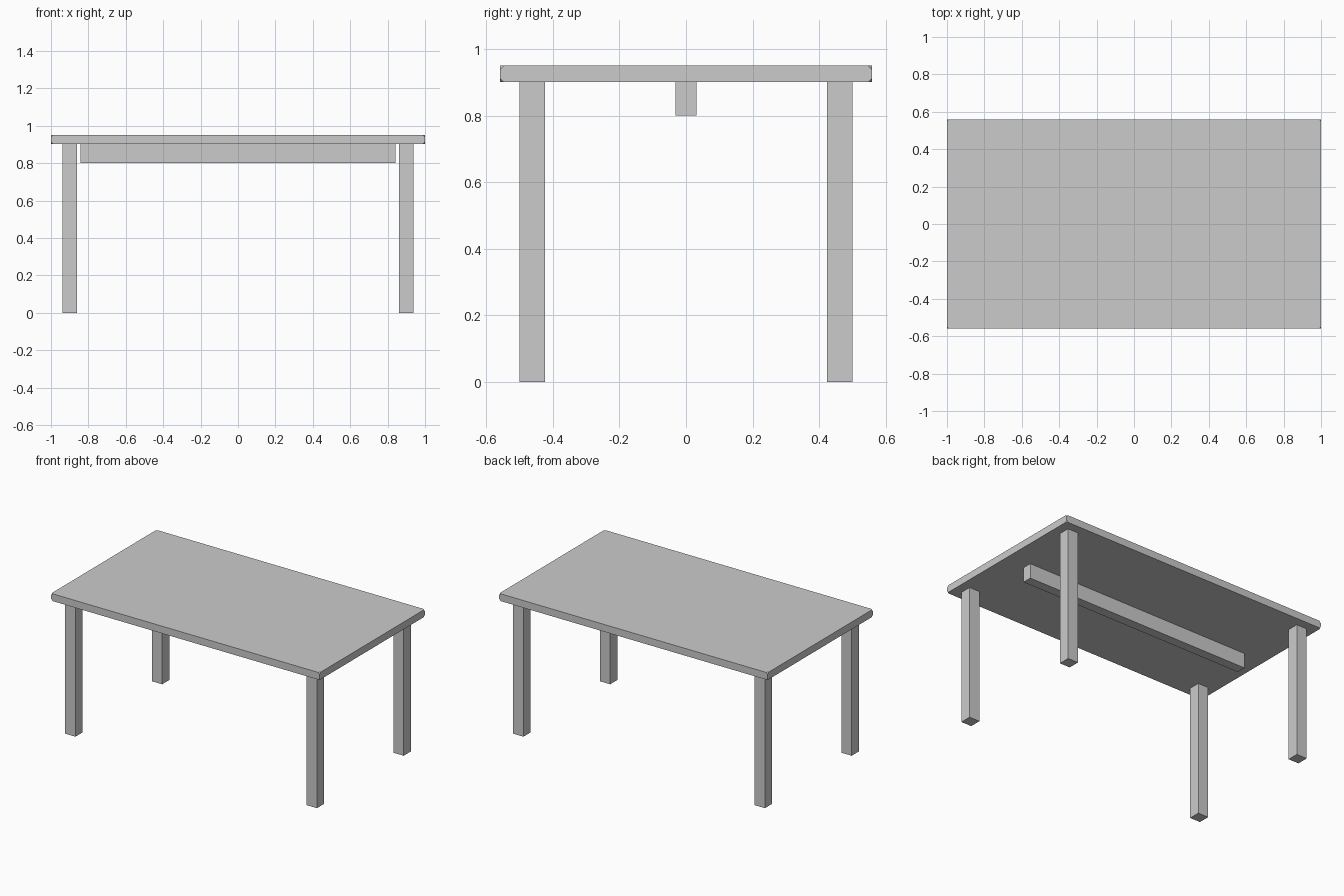
import bpy

if "Cube" in bpy.data.objects:
    bpy.data.objects.remove(bpy.data.objects["Cube"])


def box(name, lo, hi):
    """Axis-aligned box between two corners."""
    bpy.ops.mesh.primitive_cube_add(size=1)
    ob = bpy.context.object
    ob.name = name
    for v in ob.data.vertices:
        v.co = [hi[i] if v.co[i] > 0 else lo[i] for i in range(3)]
    return ob


# Table top with tiny clipped corners
top = box("table_top", (-1, -0.56, 0.902), (1, 0.56, 0.951))
bevel = top.modifiers.new("clipped_corners", 'BEVEL')
bevel.affect = 'VERTICES'
bevel.limit_method = 'NONE'
bevel.width = 0.012
bevel.segments = 1

# Four square legs
LEG_X, LEG_Y, HALF = 0.90, 0.462, 0.0385
for sx, side in ((-1, "left"), (1, "right")):
    for sy, end in ((-1, "front"), (1, "back")):
        x, y = sx * LEG_X, sy * LEG_Y
        box(f"{end}_{side}_leg", (x - HALF, y - HALF, 0),
            (x + HALF, y + HALF, 0.902))

# Support beam along the middle of the underside
box("support_beam", (-0.843, -0.032, 0.802), (0.843, 0.032, 0.902))
